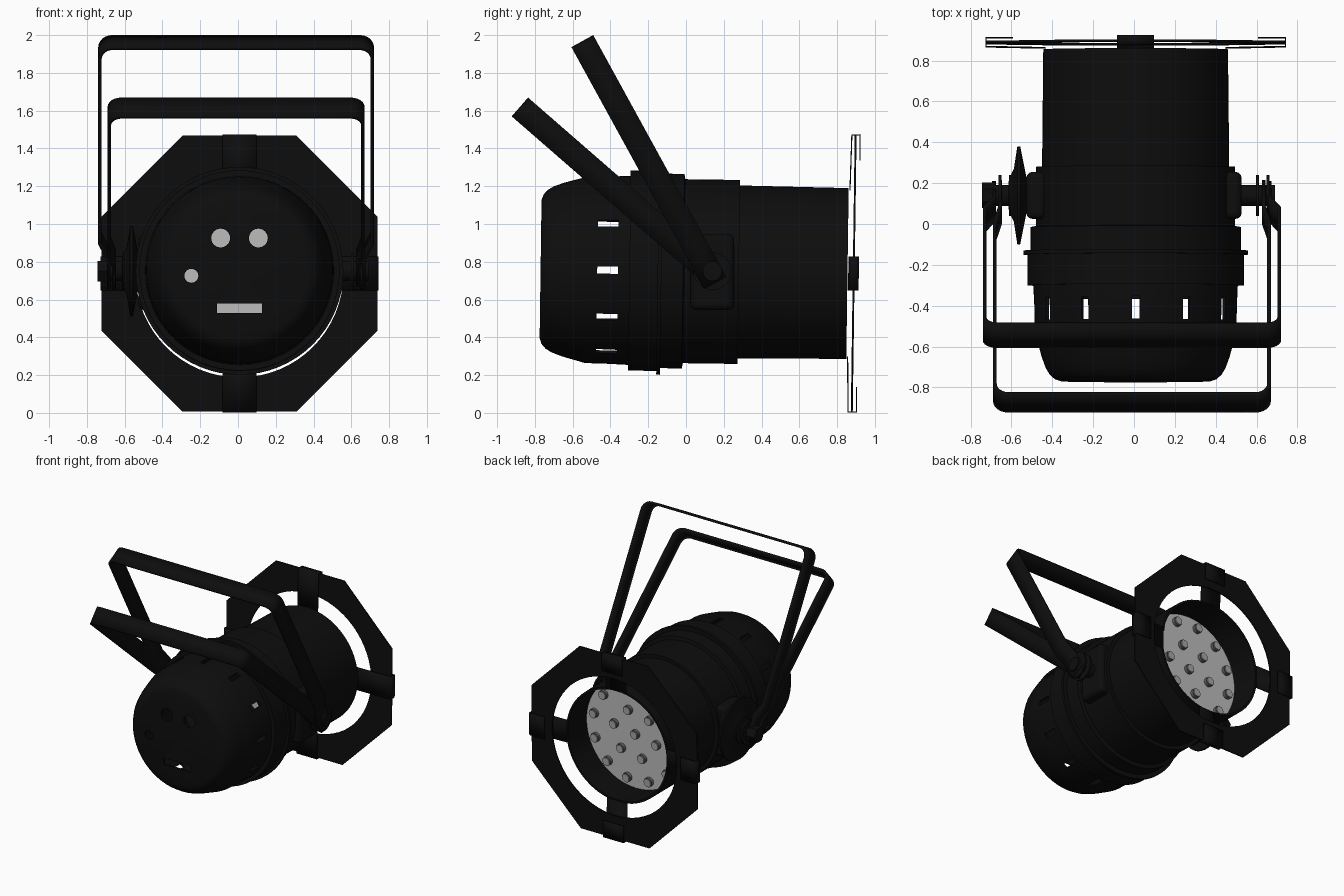
import bpy, bmesh, math
from mathutils import Matrix, Vector

if "Cube" in bpy.data.objects:
    bpy.data.objects.remove(bpy.data.objects["Cube"])

R = Matrix.Rotation
T = Matrix.Translation
rad = math.radians


def material(name, v):
    m = bpy.data.materials.new(name)
    m.diffuse_color = (v, v, v, 1)
    m.use_nodes = True
    m.node_tree.nodes["Principled BSDF"].inputs["Base Color"].default_value = m.diffuse_color
    return m


BLACK = material("black metal", 0.004)
GREY = material("grey plate", 0.5)
LENS = material("lens grey", 0.38)
RING = material("dark grey", 0.12)

# the can leans slightly down towards its open end
CAN = T((0.008, 0, 0.75)) @ R(rad(-0.8), 4, 'X')


def finish(bm, name, mat, matrix=Matrix(), thick=0, bevel=0):
    bmesh.ops.remove_doubles(bm, verts=bm.verts, dist=1e-5)
    bmesh.ops.recalc_face_normals(bm, faces=bm.faces)
    me = bpy.data.meshes.new(name)
    bm.to_mesh(me)
    bm.free()
    ob = bpy.data.objects.new(name, me)
    bpy.context.collection.objects.link(ob)
    ob.matrix_world = matrix
    me.materials.append(mat)
    if thick:
        s = ob.modifiers.new("thickness", 'SOLIDIFY')
        s.thickness, s.offset, s.use_even_offset = thick, 0, True
    if bevel:
        b = ob.modifiers.new("bevel", 'BEVEL')
        b.width, b.segments = bevel, 3
    return ob


def smooth(ob):
    bpy.ops.object.select_all(action='DESELECT')
    ob.select_set(True)
    bpy.context.view_layer.objects.active = ob
    bpy.ops.object.shade_smooth_by_angle(angle=rad(32))


def lathe(name, pts, mat, matrix=Matrix(), sides=64):
    """Spin a (radius, y) profile about the y axis."""
    bm = bmesh.new()
    vs = [bm.verts.new((r, y, 0)) for r, y in pts]
    es = [bm.edges.new(p) for p in zip(vs, vs[1:])]
    bmesh.ops.spin(bm, geom=vs + es, cent=(0, 0, 0), axis=(0, 1, 0),
                   angle=2 * math.pi, steps=sides)
    return finish(bm, name, mat, matrix)


def rod(name, r, y0, y1, mat, matrix, sides=32):
    ob = lathe(name, [(0, y0), (r, y0), (r, y1), (0, y1)], mat, matrix, sides)
    smooth(ob)
    return ob


def ribbon(name, path, across, thick, mat, matrix=Matrix()):
    """Flat strap following a path, extended both ways along 'across'."""
    bm = bmesh.new()
    across = Vector(across)
    rows = [(bm.verts.new(Vector(p) - across), bm.verts.new(Vector(p) + across)) for p in path]
    for (a, b), (c, d) in zip(rows, rows[1:]):
        bm.faces.new((a, b, d, c))
    ob = finish(bm, name, mat, matrix, thick)
    smooth(ob)
    return ob


# hollow can: stepped outside, then the inside wall back to the rear
can = lathe("can_body", [
    (0, -.77), (.365, -.77), (.395, -.76), (.42, -.738), (.44, -.705), (.46, -.65),
    (.482, -.57), (.493, -.53), (.5, -.3), (.53, -.3), (.53, -.15), (.55, -.15),
    (.55, -.13), (.515, -.13), (.515, -.015), (.487, -.01), (.487, .28), (.458, .28),
    (.452, .855), (.436, .855), (.436, 0), (.48, -.05), (.48, -.53), (.447, -.64),
    (.42, -.71), (.39, -.745), (.36, -.755), (0, -.755)], BLACK, CAN)

# cutter: twelve vent slots and the rear panel openings
bm = bmesh.new()
for i in range(12):
    bmesh.ops.create_cube(bm, size=1, matrix=R(rad(30 * i), 4, 'Y') @ T((.49, -.415, 0))
                          @ Matrix.Diagonal((.12, .11, .038, 1)))
for x, z, r in ((.1, .165, .05), (-.1, .165, .05), (-.255, -.035, .037)):
    bmesh.ops.create_cone(bm, cap_ends=True, segments=24, radius1=r, radius2=r, depth=.08,
                          matrix=T((x, -.76, z)) @ R(rad(90), 4, 'X'))
bmesh.ops.create_cube(bm, size=1, matrix=T((0, -.76, -.207))
                      @ Matrix.Diagonal((.24, .08, .052, 1)))
cutter = finish(bm, "vent_cutter", BLACK, CAN)
cutter.hide_render = True
bpy.context.view_layer.update()
boo = can.modifiers.new("vents", 'BOOLEAN')
boo.object, boo.operation, boo.solver = cutter, 'DIFFERENCE', 'EXACT'
bpy.context.view_layer.objects.active = can
bpy.ops.object.modifier_apply(modifier=boo.name)
bpy.data.objects.remove(cutter)
smooth(can)

# lamp plate with rings of small lamps
rod("lamp_plate", .437, .60, .62, GREY, CAN, 64)
for count, radius in ((1, 0), (6, .19), (12, .37)):
    for i in range(count):
        a = 2 * math.pi * i / count + .2
        m = CAN @ T((radius * math.cos(a), 0, radius * math.sin(a)))
        rod("lamp_ring", .036, .615, .645, RING, m, 16)
        rod("lamp_lens", .029, .615, .652, LENS, m, 16)

# octagonal filter frame with a round opening
bm = bmesh.new()
rows = []
for i in range(64):
    deg = i * 360 / 64
    out = .73 / math.cos(rad((deg + 22.5) % 45 - 22.5))
    c, s = math.cos(rad(deg)), math.sin(rad(deg))
    rows.append((bm.verts.new((.55 * c, .888, .55 * s)), bm.verts.new((out * c, .888, out * s))))
for i in range(64):
    (a, b), (c, d) = rows[i], rows[(i + 1) % 64]
    bm.faces.new((a, b, d, c))
finish(bm, "filter_frame", BLACK, CAN, .01)

# four hooked clips holding the frame
for i in range(4):
    ribbon("frame_clip", [(.44, .862, 0), (.733, .868, 0), (.733, .912, 0), (.6, .912, 0)],
           (0, 0, .09), .006, BLACK, CAN @ R(rad(90 * i), 4, 'Y'))

# two yokes: U-shaped straps cranked in at the pivot
PIVOT = Vector((-.01, .12, .75))
for name, half, foot, length, top in (("hanging_yoke", .721, .675, 1.381, (-.67, 1.22)),
                                      ("floor_yoke", .671, .645, 1.316, (-1.0, .87))):
    up = Vector((0, *top)).normalized()
    side = Vector((0, up.z, -up.y))
    c = .065
    right = [(foot, -.07), (foot, .1), (half, .2)]
    for k in range(7):
        a = rad(15 * k)
        right.append((half - c + c * math.cos(a), length - c + c * math.sin(a)))
    path = right + [(-x, w) for x, w in reversed(right)]
    ribbon(name, [PIVOT + Vector((x, 0, 0)) + up * w for x, w in path], side * .066, .018, BLACK)

# pivot hardware on both sides
for s in (-1, 1):
    bm = bmesh.new()
    bmesh.ops.create_cube(bm, size=1, matrix=T((s * .477, .14, .745))
                          @ Matrix.Diagonal((.1, .23, .4, 1)))
    smooth(finish(bm, "pivot_plate", BLACK, bevel=.03))
    m = T((0, .14, .75)) @ R(rad(-90 * s), 4, 'Z')
    rod("pivot_bolt", .052, .5, .69, BLACK, m)
    for x in (.605, .655):
        rod("pivot_washer", .1, x - .007, x + .007, BLACK, m)

# left side: wide dished washer and clamping nut
m = T((0, .14, .75)) @ R(rad(90), 4, 'Z')
smooth(lathe("dished_washer", [(0, .52), (.08, .525), (.24, .557), (.24, .571), (.13, .588),
                               (.08, .612), (0, .62)], BLACK, m))
rod("clamp_nut", .062, .68, .745, BLACK, m, 6)
